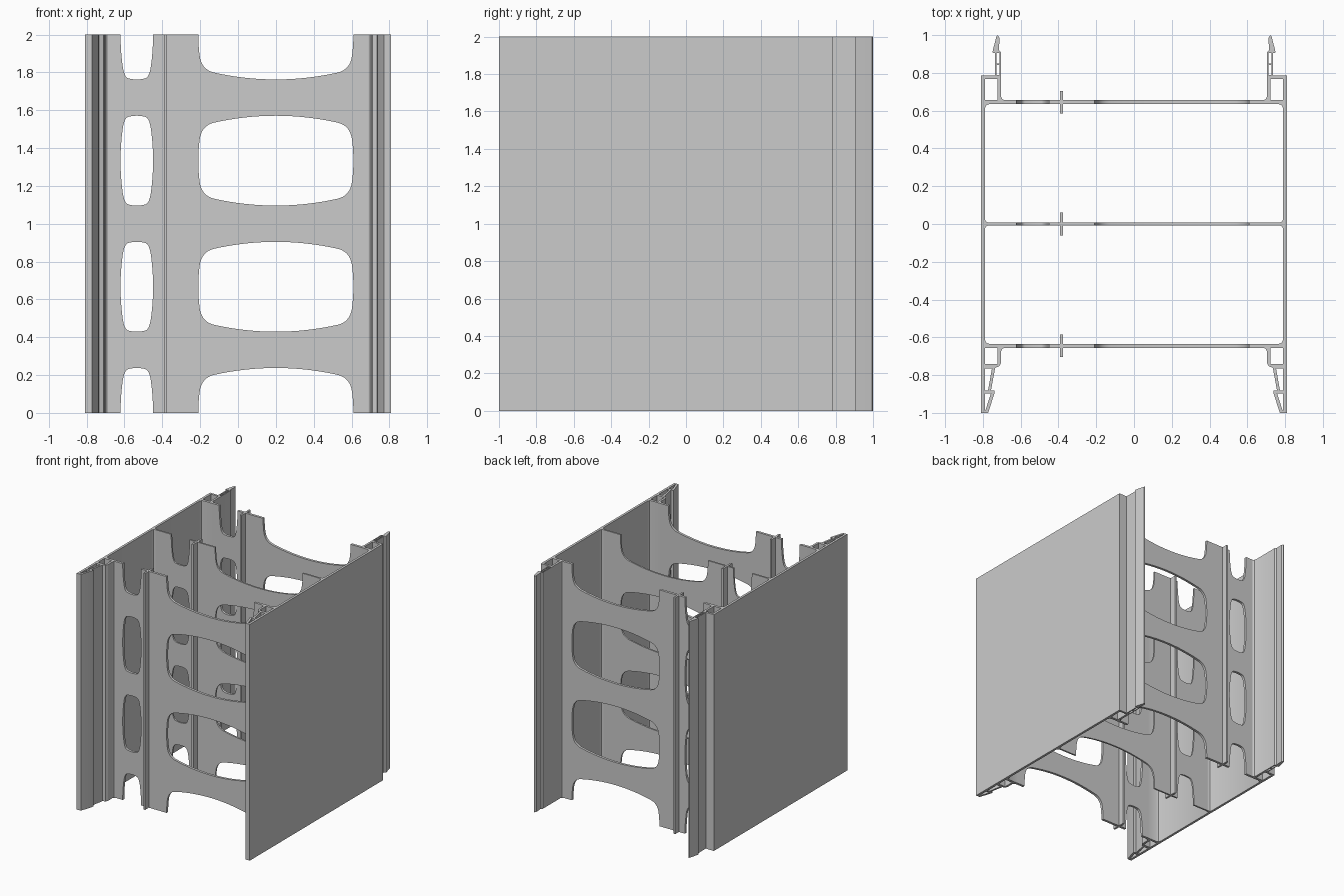
import bpy
import math

if "Cube" in bpy.data.objects:
    bpy.data.objects.remove(bpy.data.objects["Cube"])

HEIGHT = 2.0


def slab(name, loops, half_depth, location, rotation=(0, 0, 0)):
    """Extrude a flat outline (first loop) with hollows (other loops)."""
    curve = bpy.data.curves.new(name, 'CURVE')
    curve.dimensions = '2D'
    curve.fill_mode = 'BOTH'
    curve.extrude = half_depth
    for pts in loops:
        spline = curve.splines.new('POLY')
        spline.points.add(len(pts) - 1)
        for p, (x, y) in zip(spline.points, pts):
            p.co = (x, y, 0, 1)
        spline.use_cyclic_u = True
    obj = bpy.data.objects.new(name, curve)
    bpy.context.collection.objects.link(obj)
    obj.location = location
    obj.rotation_euler = rotation
    bpy.ops.object.select_all(action='DESELECT')
    obj.select_set(True)
    bpy.context.view_layer.objects.active = obj
    bpy.ops.object.convert(target='MESH')
    obj = bpy.context.view_layer.objects.active
    bpy.ops.object.shade_smooth_by_angle(angle=math.radians(25))
    return obj


def rect(x0, y0, x1, y1):
    return [(x0, y0), (x1, y0), (x1, y1), (x0, y1)]


# Upper half of a barrel-shaped opening, left to right
def arch(cx, w, h, xa, drop, za, inset, n=8):
    a, b = (xa, h - drop), (w - inset, za)
    s, t = -2 * drop / xa, -2 * inset / za
    # corner control point where the side and top tangents meet
    kx = (b[0] + t * (a[1] - s * a[0] - b[1])) / (1 - t * s)
    kz = a[1] + s * (kx - a[0])
    right = [(xa * i / n, h - drop * (i / n) ** 2) for i in range(n)]
    for i in range(n + 1):
        u = i / n
        f = ((1 - u) ** 2, 2 * u * (1 - u), u * u)
        right.append((f[0] * a[0] + f[1] * kx + f[2] * b[0],
                      f[0] * a[1] + f[1] * kz + f[2] * b[1]))
    for i in range(n - 1, -1, -1):
        v = i / n
        right.append((w - inset * v * v, za * v))
    half = [(-x, z) for x, z in reversed(right[1:])] + right
    return [(cx + x, z) for x, z in half]


small = arch(-0.535, 0.086, 0.2375, 0.045, 0.006, 0.165, 0.011)
large = arch(0.20, 0.41, 0.2375, 0.325, 0.036, 0.11, 0.007)

# Side wall profile with clip tongues, seen from above
side = [
    (0.81, -1), (0.81, 0.785), (0.735, 0.785), (0.735, 0.905),
    (0.75, 0.907), (0.746, 0.925), (0.728, 0.995), (0.722, 1.0),
    (0.711, 0.985), (0.716, 0.92), (0.704, 0.91),
    (0.704, 0.675), (0.699, 0.663), (0.688, 0.656), (0.68, 0.656),
    (0.68, 0.635), (0.765, 0.635), (0.783, 0.628), (0.79, 0.61),
    (0.79, 0.027), (0.784, 0.013), (0.77, 0.007), (0.76, 0.007),
    (0.76, -0.007), (0.77, -0.007), (0.784, -0.013), (0.79, -0.027),
    (0.79, -0.61), (0.783, -0.628), (0.765, -0.635), (0.68, -0.635),
    (0.68, -0.656), (0.688, -0.656), (0.699, -0.663), (0.704, -0.675),
    (0.704, -0.735), (0.712, -0.752), (0.735, -0.762),
    (0.757, -0.88), (0.737, -0.883), (0.74, -0.9), (0.772, -1),
]
hollows = [
    rect(0.722, 0.657, 0.79, 0.767),
    rect(0.711, 0.79, 0.728, 0.842),
    rect(0.711, 0.851, 0.728, 0.904),
    rect(0.722, -0.742, 0.79, -0.656),
    [(0.79, -0.765), (0.752, -0.765), (0.773, -0.882), (0.79, -0.882)],
    [(0.79, -0.898), (0.758, -0.898), (0.787, -0.988), (0.79, -0.988)],
]
for label, s in (("right", 1), ("left", -1)):
    slab(label + "_side_wall",
         [[(s * x, y) for x, y in loop] for loop in [side] + hollows],
         HEIGHT / 2, (0, 0, HEIGHT / 2))

# Perforated cross webs, each with a thin upright rib
for label, y, half_len, half_t in (("front", -0.645, 0.68, 0.0105),
                                   ("middle", 0.0, 0.76, 0.007),
                                   ("back", 0.645, 0.68, 0.0105)):
    bottom = [(-half_len, 0)] + small + large + [(half_len, 0)]
    outline = bottom + [(x, HEIGHT - z) for x, z in reversed(bottom)]
    loops = [outline]
    for cz in (HEIGHT / 3, HEIGHT * 2 / 3):
        for half in (small, large):
            loops.append([(x, cz + z) for x, z in half]
                         + [(x, cz - z) for x, z in reversed(half[1:-1])])
    slab(label + "_web", loops, half_t, (0, y, 0), (math.pi / 2, 0, 0))
    slab(label + "_rib", [rect(-0.392, y - 0.06, -0.376, y + 0.06)],
         HEIGHT / 2, (0, 0, HEIGHT / 2))
